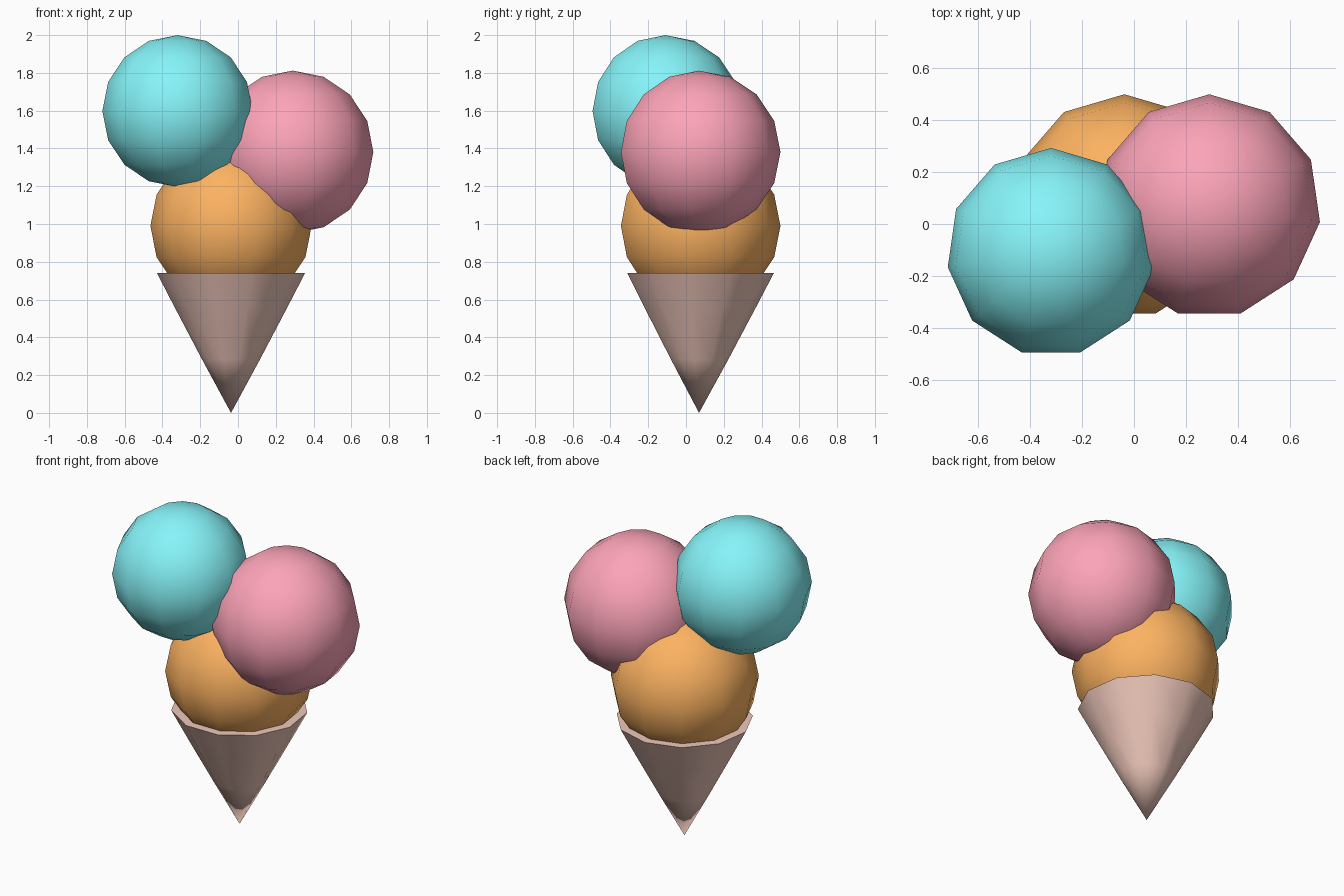
import bpy, bmesh
from math import sin, cos, pi

if "Cube" in bpy.data.objects:
    bpy.data.objects.remove(bpy.data.objects["Cube"])

SIDES = 11


def lathe(name, profile, loc, color):
    """Revolve a (radius, z) profile with 11 sides, first vertex towards +y."""
    bm = bmesh.new()
    rings = []
    for r, z in profile:
        if r < 1e-6:
            rings.append([bm.verts.new((0, 0, z))])
        else:
            angles = [2 * pi * k / SIDES for k in range(SIDES)]
            rings.append([bm.verts.new((r * sin(a), r * cos(a), z)) for a in angles])
    for lo, hi in zip(rings, rings[1:]):
        for k in range(SIDES):
            n = (k + 1) % SIDES
            if len(lo) == 1:
                bm.faces.new((lo[0], hi[k], hi[n]))
            elif len(hi) == 1:
                bm.faces.new((lo[k], lo[n], hi[0]))
            else:
                bm.faces.new((lo[k], lo[n], hi[n], hi[k]))
    if len(rings[-1]) > 1:
        bm.faces.new(rings[-1])          # flat top
    bmesh.ops.recalc_face_normals(bm, faces=bm.faces)
    mesh = bpy.data.meshes.new(name)
    bm.to_mesh(mesh)
    bm.free()
    obj = bpy.data.objects.new(name, mesh)
    obj.location = loc
    bpy.context.collection.objects.link(obj)
    mat = bpy.data.materials.new(name + "_color")
    mat.diffuse_color = (*color, 1)
    mat.use_nodes = True
    mat.node_tree.nodes["Principled BSDF"].inputs["Base Color"].default_value = mat.diffuse_color
    mesh.materials.append(mat)
    bpy.ops.object.select_all(action='DESELECT')
    obj.select_set(True)
    bpy.context.view_layer.objects.active = obj
    bpy.ops.object.shade_smooth_by_angle(angle=1.2)
    return obj


def scoop(name, loc, radius, color):
    """Smooth ball with 8 rings."""
    profile = [(radius * sin(pi * i / 8), -radius * cos(pi * i / 8)) for i in range(9)]
    return lathe(name, profile, loc, color)


# Wafer cone with a slightly steeper lip
lathe("wafer_cone", [(0, 0), (0.156, 0.285), (0.302, 0.56), (0.396, 0.74)],
      (-0.037, 0.069, 0), (0.87, 0.58, 0.5))

# Three scoops
scoop("orange_scoop", (-0.037, 0.069, 0.99), 0.431, (0.98, 0.45, 0.12))
scoop("pink_scoop", (0.29, 0.069, 1.381), 0.431, (0.98, 0.37, 0.48))
scoop("cyan_scoop", (-0.32, -0.109, 1.598), 0.402, (0.24, 0.91, 0.95))
